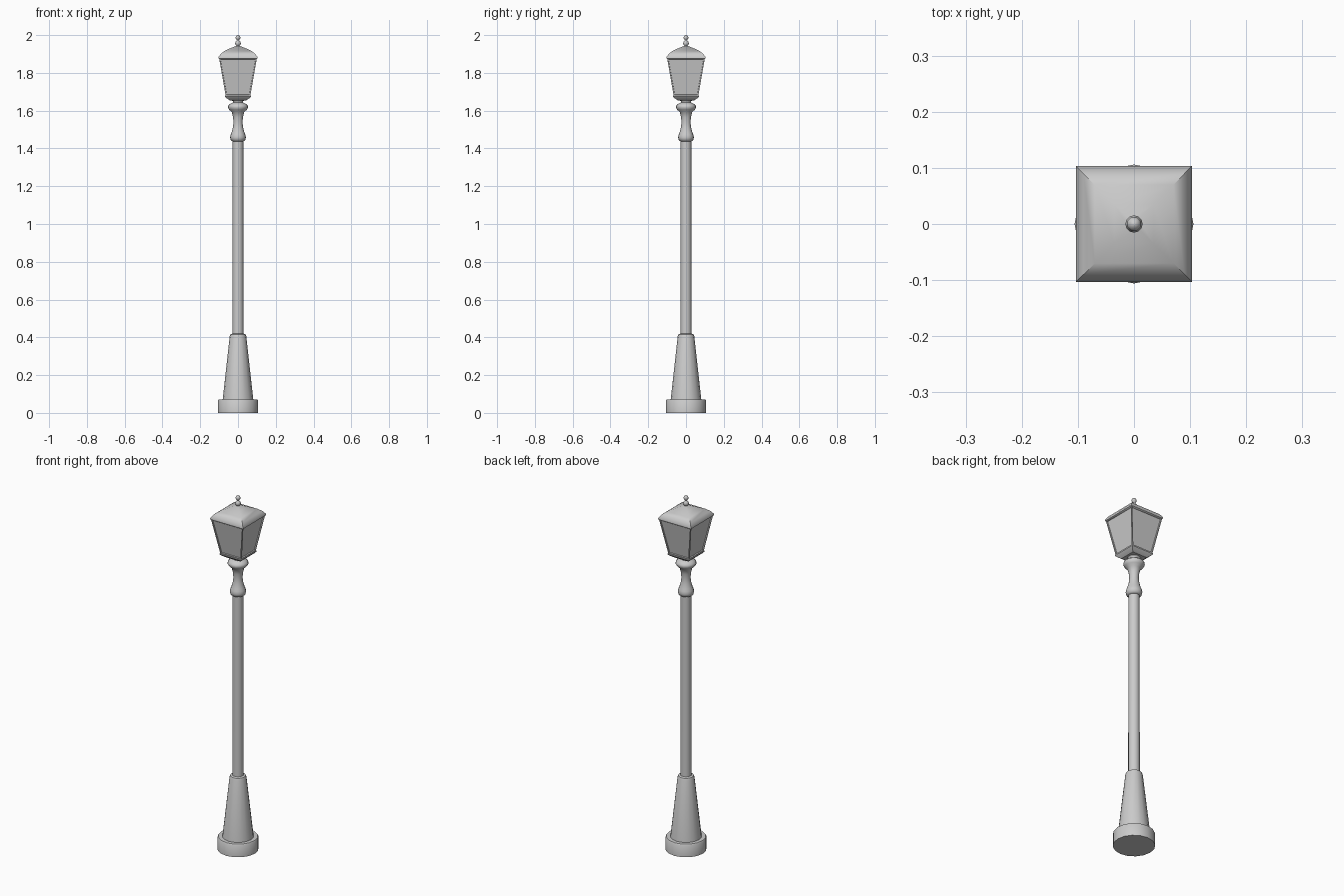
import bpy, bmesh, math

if "Cube" in bpy.data.objects:
    bpy.data.objects.remove(bpy.data.objects["Cube"])

metal = bpy.data.materials.new("light grey metal")
metal.diffuse_color = (0.6, 0.6, 0.6, 1)
metal.use_nodes = True
metal.node_tree.nodes["Principled BSDF"].inputs["Base Color"].default_value = metal.diffuse_color


def finish(name, bm, angle):
    bmesh.ops.recalc_face_normals(bm, faces=bm.faces)
    me = bpy.data.meshes.new(name)
    bm.to_mesh(me)
    bm.free()
    me.materials.append(metal)
    ob = bpy.data.objects.new(name, me)
    bpy.context.collection.objects.link(ob)
    bpy.ops.object.select_all(action='DESELECT')
    bpy.context.view_layer.objects.active = ob
    ob.select_set(True)
    bpy.ops.object.shade_smooth_by_angle(angle=math.radians(angle))
    return ob


def lathe(name, profile, sides=16, square=False, angle=40):
    """Stack rings of (radius, z); square rings use the half width as radius."""
    bm = bmesh.new()
    n = 4 if square else sides
    k = math.sqrt(2) if square else 1
    turn = math.pi / 4 if square else 0
    rings = [[bm.verts.new((r * k * math.cos(turn + i * math.tau / n),
                            r * k * math.sin(turn + i * math.tau / n), z))
              for i in range(n)] for r, z in profile]
    for a, b in zip(rings, rings[1:]):
        for i in range(n):
            j = (i + 1) % n
            bm.faces.new((a[i], a[j], b[j], b[i]))
    bm.faces.new(rings[0][::-1])
    bm.faces.new(rings[-1])
    return bm if name is None else finish(name, bm, angle)


# Foot, tapered pedestal and pole
lathe("foot", [(0.106, 0), (0.106, 0.066), (0.102, 0.072), (0.08, 0.072)])
lathe("pedestal", [(0.081, 0.07), (0.044, 0.405), (0.04, 0.416), (0.028, 0.42)])
lathe("pole", [(0.029, 0.41), (0.028, 1.45)])

# Turned collar below the lantern
lathe("collar", [(0.028, 1.437), (0.038, 1.443), (0.042, 1.458), (0.039, 1.472),
                 (0.034, 1.485), (0.027, 1.51), (0.024, 1.535), (0.026, 1.565),
                 (0.033, 1.593), (0.047, 1.605), (0.054, 1.617), (0.052, 1.628),
                 (0.04, 1.637), (0.027, 1.643), (0.027, 1.65), (0.04, 1.659)], angle=60)

# Lantern tray
lathe("lantern_tray", [(0.045, 1.655), (0.063, 1.668), (0.068, 1.674), (0.068, 1.679)],
      square=True, angle=30)

# Lantern body: tapered box with each pane inset and pushed in
bm = lathe(None, [(0.065, 1.677), (0.1, 1.878)], square=True)
bmesh.ops.recalc_face_normals(bm, faces=bm.faces)
panes = [f for f in bm.faces if abs(f.normal.z) < 0.7]
bmesh.ops.inset_individual(bm, faces=panes, thickness=0.008, depth=0)
bmesh.ops.inset_individual(bm, faces=panes, thickness=0.001, depth=-0.006)
finish("lantern_body", bm, 30)

# Domed square roof
lathe("roof", [(0.098, 1.872), (0.103, 1.876), (0.103, 1.884), (0.09, 1.902),
               (0.07, 1.917), (0.035, 1.933), (0.008, 1.943)], square=True, angle=40)

# Finial with two beads
lathe("finial", [(0.014, 1.936), (0.008, 1.943), (0.013, 1.949), (0.0155, 1.957),
                 (0.012, 1.965), (0.006, 1.971), (0.006, 1.975), (0.011, 1.979),
                 (0.013, 1.987), (0.01, 1.995), (0.003, 2.0)], sides=12, angle=70)
